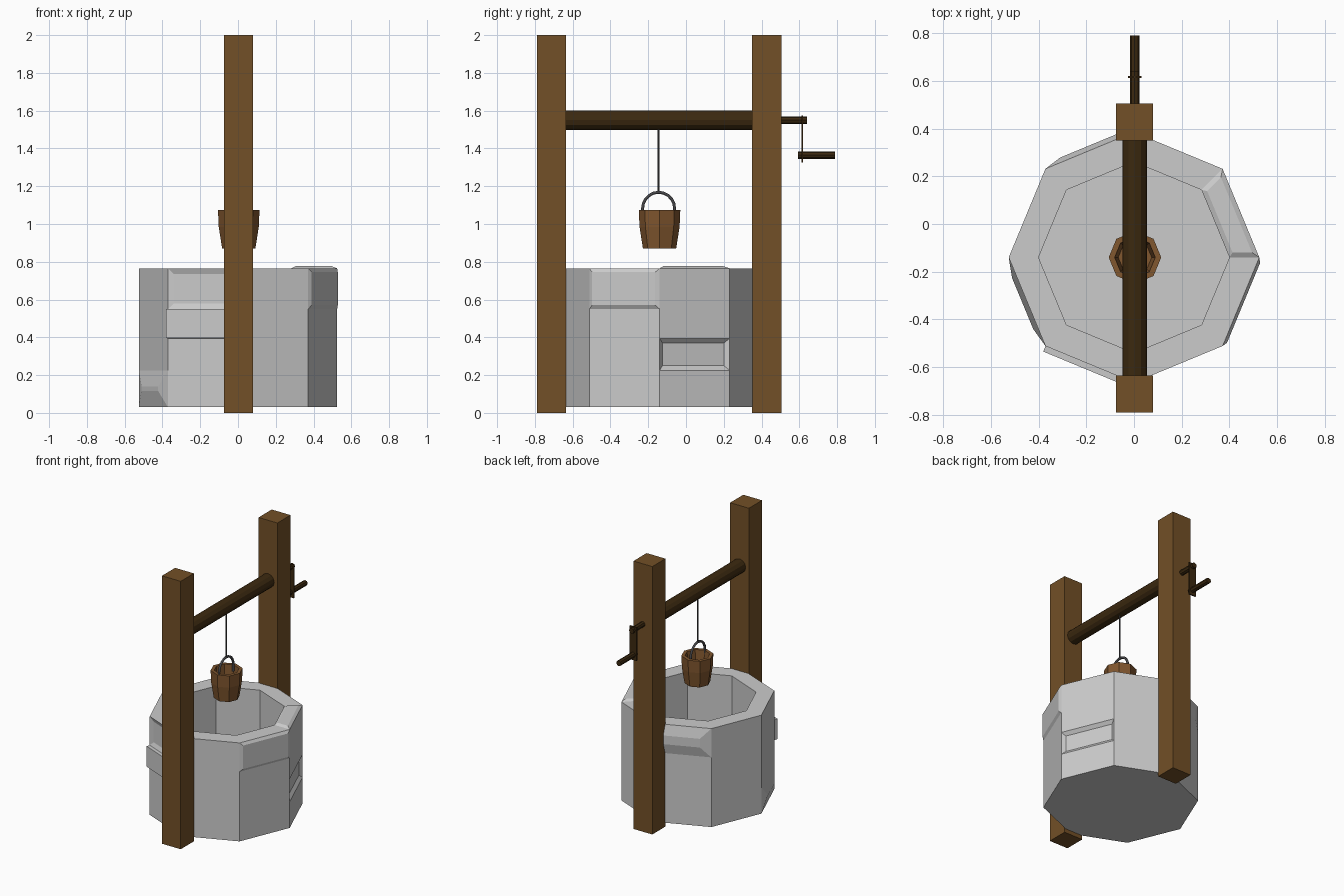
import bpy, bmesh, math
from mathutils import Vector

if "Cube" in bpy.data.objects:
    bpy.data.objects.remove(bpy.data.objects["Cube"])

CY = -0.14  # shaft centre in y


def material(name, rgb):
    m = bpy.data.materials.new(name)
    m.diffuse_color = (*rgb, 1)
    m.use_nodes = True
    m.node_tree.nodes["Principled BSDF"].inputs["Base Color"].default_value = m.diffuse_color
    return m


WOOD = material("wood", (0.17, 0.08, 0.02))
DARK = material("dark_wood", (0.045, 0.022, 0.005))
PAIL = material("pail_wood", (0.22, 0.095, 0.028))
IRON = material("iron", (0.06, 0.06, 0.065))


def finish(bm, name, mat=None):
    me = bpy.data.meshes.new(name)
    bm.to_mesh(me)
    bm.free()
    ob = bpy.data.objects.new(name, me)
    bpy.context.collection.objects.link(ob)
    if mat:
        me.materials.append(mat)
    return ob


def box(name, lo, hi, mat):
    bm = bmesh.new()
    bmesh.ops.create_cube(bm, size=1)
    for v in bm.verts:
        v.co = Vector([(l + h) / 2 + c * (h - l) for l, h, c in zip(lo, hi, v.co)])
    return finish(bm, name, mat)


def rod(name, a, b, r, sides, mat):
    a, b = Vector(a), Vector(b)
    bm = bmesh.new()
    bmesh.ops.create_cone(bm, cap_ends=True, segments=sides, radius1=r, radius2=r, depth=(b - a).length)
    ob = finish(bm, name, mat)
    ob.location = (a + b) / 2
    ob.rotation_euler = (b - a).to_track_quat('Z', 'Y').to_euler()
    return ob


def lathe(profile, cx, sides=8):
    """Closed vessel from a radius/height profile; returns bmesh and faces[row][side]."""
    bm = bmesh.new()
    rings = [[bm.verts.new((cx + r * math.cos(math.tau * i / sides),
                            CY + r * math.sin(math.tau * i / sides), z))
              for i in range(sides)] for r, z in profile]
    rows = [[bm.faces.new((a[i], a[(i + 1) % sides], b[(i + 1) % sides], b[i]))
             for i in range(sides)] for a, b in zip(rings, rings[1:])]
    bm.faces.new(rings[0][::-1])
    bm.faces.new(rings[-1])
    return bm, rows


# stone shaft: octagonal, rough blocks pushed in and out of its wall
R = 0.525
bm, rows = lathe([(R, 0.03), (R, 0.225), (R, 0.395), (R, 0.55), (R, 0.765),
                  (0.4, 0.765), (0.4, 0.10)], 0)
blocks = [  # row, side, inset, depth
    (0, 6, 0.085, 0.025), (0, 4, 0.085, 0.02), (3, 2, 0.075, 0.02),
    (3, 7, 0.02, 0.012), (1, 0, 0.025, -0.02), (4, 0, 0.02, 0.012),
    (3, 5, 0.03, -0.012), (2, 5, 0.001, 0.025)]
for row, side, inset, depth in blocks:
    bmesh.ops.inset_individual(bm, faces=[rows[row][side]], thickness=inset,
                               depth=depth, use_even_offset=True)
finish(bm, "stone_shaft")

# posts
for name, y in (("front_post", -0.79), ("back_post", 0.35)):
    box(name, (-0.075, y, 0), (0.08, y + 0.155, 2), WOOD)

# winding beam and crank
rod("beam", (0.003, -0.64, 1.55), (0.003, 0.355, 1.55), 0.052, 12, DARK)
rod("crank_axle", (0.003, 0.5, 1.55), (0.003, 0.64, 1.55), 0.02, 8, DARK)
box("crank_arm", (-0.026, 0.612, 1.325), (0.032, 0.62, 1.575), DARK)
rod("crank_handle", (0.003, 0.592, 1.365), (0.003, 0.79, 1.365), 0.02, 8, DARK)

# bucket
bm, rows = lathe([(0.088, 0.87), (0.106, 0.985), (0.11, 1.075), (0.085, 1.075), (0.07, 0.89)], 0.004)
finish(bm, "bucket", PAIL)

# bucket bail and rope
curve = bpy.data.curves.new("bail", 'CURVE')
curve.dimensions = '3D'
curve.bevel_depth = 0.009
curve.bevel_resolution = 1
curve.use_fill_caps = True
pts = [(-0.085, 1.03)] + [(-0.085 * math.cos(math.pi * i / 10), 1.08 + 0.088 * math.sin(math.pi * i / 10))
                          for i in range(11)] + [(0.085, 1.03)]
sp = curve.splines.new('POLY')
sp.points.add(len(pts) - 1)
for p, (y, z) in zip(sp.points, pts):
    p.co = (0.004, CY - 0.005 + y, z, 1)
curve.materials.append(IRON)
bpy.context.collection.objects.link(bpy.data.objects.new("bail", curve))
rod("rope", (0.004, CY - 0.005, 1.165), (0.004, CY - 0.005, 1.52), 0.006, 8, IRON)
